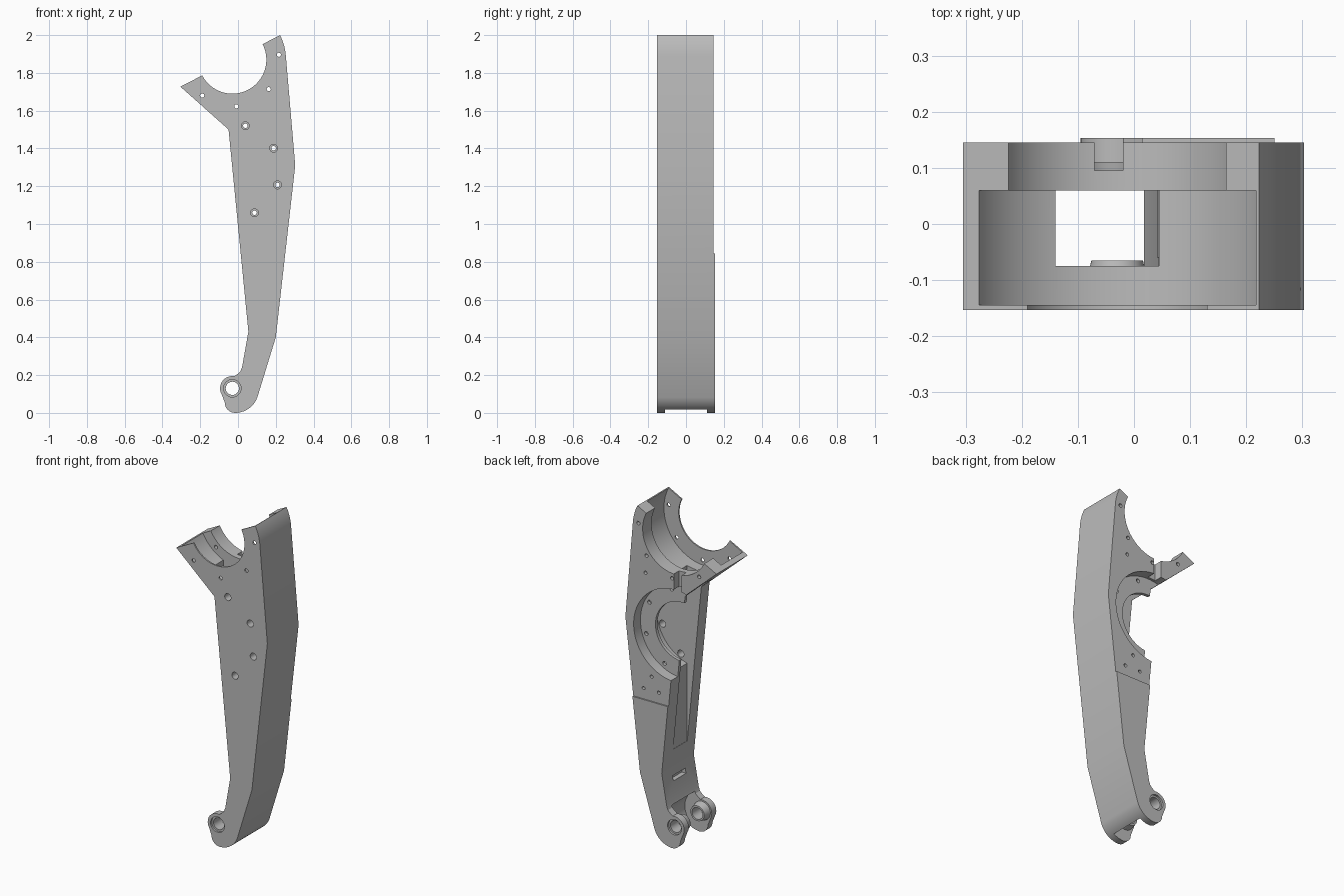
import bpy, bmesh, math
from mathutils import Matrix

cube = bpy.data.objects.get("Cube")
if cube:
    bpy.data.objects.remove(cube, do_unlink=True)

grey = bpy.data.materials.new("plain_grey")
grey.use_nodes = True
grey.diffuse_color = (0.5, 0.5, 0.5, 1)
grey.node_tree.nodes["Principled BSDF"].inputs["Base Color"].default_value = (0.5, 0.5, 0.5, 1)


def arc(cx, cz, r, a0, a1, n):
    angles = [math.radians(a0 + (a1 - a0) * i / n) for i in range(n + 1)]
    return [(cx + r * math.cos(a), cz + r * math.sin(a)) for a in angles]


def make(name, bm):
    bmesh.ops.recalc_face_normals(bm, faces=bm.faces)
    mesh = bpy.data.meshes.new(name)
    bm.to_mesh(mesh)
    bm.free()
    ob = bpy.data.objects.new(name, mesh)
    bpy.context.collection.objects.link(ob)
    mesh.materials.append(grey)
    return ob


def prism(name, pts, y0, y1):
    bm = bmesh.new()
    face = bm.faces.new([bm.verts.new((x, y0, z)) for x, z in pts])
    ext = bmesh.ops.extrude_face_region(bm, geom=[face])
    verts = [v for v in ext["geom"] if isinstance(v, bmesh.types.BMVert)]
    bmesh.ops.translate(bm, verts=verts, vec=(0, y1 - y0, 0))
    return make(name, bm)


def drums(name, centres, r, y0, y1, sides=64, r_end=None):
    """Cylinders along y at each (x, z) centre."""
    bm = bmesh.new()
    for x, z in centres:
        place = Matrix.Translation((x, (y0 + y1) / 2, z)) @ Matrix.Rotation(-math.pi / 2, 4, 'X')
        bmesh.ops.create_cone(bm, cap_ends=True, segments=sides, radius1=r,
                              radius2=r_end or r, depth=y1 - y0, matrix=place)
    return make(name, bm)


def box(name, x0, x1, y0, y1, z0, z1):
    return prism(name, [(x0, z0), (x1, z0), (x1, z1), (x0, z1)], y0, y1)


def combine(target, other, operation='DIFFERENCE'):
    mod = target.modifiers.new("cut", 'BOOLEAN')
    mod.object, mod.operation, mod.solver = other, operation, 'EXACT'
    bpy.context.view_layer.objects.active = target
    bpy.ops.object.modifier_apply(modifier=mod.name)
    bpy.data.objects.remove(other, do_unlink=True)


UPPER, LOWER, PIVOT = (-0.03, 1.87), (-0.03, 1.28), (-0.03, 0.13)
FRONT, BACK = -0.153, 0.153

# Arm outline, swept front to back
outline = [(-0.305, 1.727), (-0.05, 1.5), (0.055, 0.43), (0.022, 0.245), (0.014, 0.222), (0.0, 0.208)]
outline += arc(*PIVOT, 0.065, 80, 210, 14)
outline += arc(-0.015, 0.055, 0.055, 180, 270, 8)
outline += arc(-0.015, 0.125, 0.125, 275, 340, 8)
outline += [(0.2, 0.4), (0.303, 1.31)]
outline += arc(*UPPER, 0.284, 4, 27.2, 8)
arm = prism("arm", outline, FRONT, BACK)

# Upper back face sits slightly lower than the rest
combine(arm, box("step", -1, 1, 0.145, 0.4, 0.845, 3))

# Upper bearing seat: thin front lip, wide seat, thick back lip
for r, y0, y1 in [(0.18, -0.4, 0.4), (0.278, -0.144, 0.06), (0.218, 0.0, 0.4)]:
    combine(arm, drums("upper_bore", [UPPER], r, y0, y1, 96))

# Lower bearing seat: cavity, thin flange, back pocket
for r, y0, y1 in [(0.278, -0.075, 0.06), (0.178, 0.0, 0.4), (0.278, 0.08, 0.4)]:
    combine(arm, drums("lower_bore", [LOWER], r, y0, y1, 96))

# Cable channel, back notch and small slot on the inner edge
combine(arm, box("channel", -0.14, 0.045, -0.075, 0.06, 0.545, 1.62))
combine(arm, box("notch", -0.07, -0.02, 0.095, 0.3, 1.5, 1.72))
combine(arm, box("slot", 0.0, 0.07, -0.06, 0.06, 0.355, 0.385))

# Fork gap at the foot
combine(arm, drums("fork_gap", [PIVOT], 0.115, -0.11, 0.11))
combine(arm, box("fork_floor", -0.3, 0.05, -0.11, 0.11, -0.2, 0.1))

# Inner bosses on the fork, then the pivot hole
combine(arm, drums("boss_front", [PIVOT], 0.058, -0.12, -0.065, 48, 0.046), 'UNION')
combine(arm, drums("boss_back", [PIVOT], 0.046, 0.065, 0.12, 48, 0.058), 'UNION')
combine(arm, drums("pivot_hole", [PIVOT], 0.035, -0.4, 0.4, 48))
for y0, y1 in [(-0.3, FRONT + 0.012), (BACK - 0.012, 0.3)]:
    combine(arm, drums("pivot_recess", [PIVOT], 0.046, y0, y1, 48))


# Screw holes around both seats
def ring(centre, r, angles):
    return [(centre[0] + r * math.cos(math.radians(a)),
             centre[1] + r * math.sin(math.radians(a))) for a in angles]


upper_holes = ring(UPPER, 0.248, [-130, -85, -39, 6])
lower_holes = ring(LOWER, 0.25, [74, 29, -17, -62])
combine(arm, drums("upper_holes", upper_holes, 0.011, -0.4, 0.4, 16))
combine(arm, drums("flange_holes", lower_holes, 0.012, 0.0, 0.2, 16))
combine(arm, drums("front_holes", lower_holes, 0.021, -0.4, 0.0, 20))
back_holes = [(0.169, 1.609), (0.128, 0.993), (0.182, 0.91), (0.08, 0.909)]
combine(arm, drums("back_holes", back_holes, 0.01, 0.1, 0.4, 16))

# Smooth bores, sharp edges
bpy.ops.object.select_all(action='DESELECT')
arm.select_set(True)
bpy.context.view_layer.objects.active = arm
bpy.ops.object.shade_smooth_by_angle(angle=math.radians(25))
